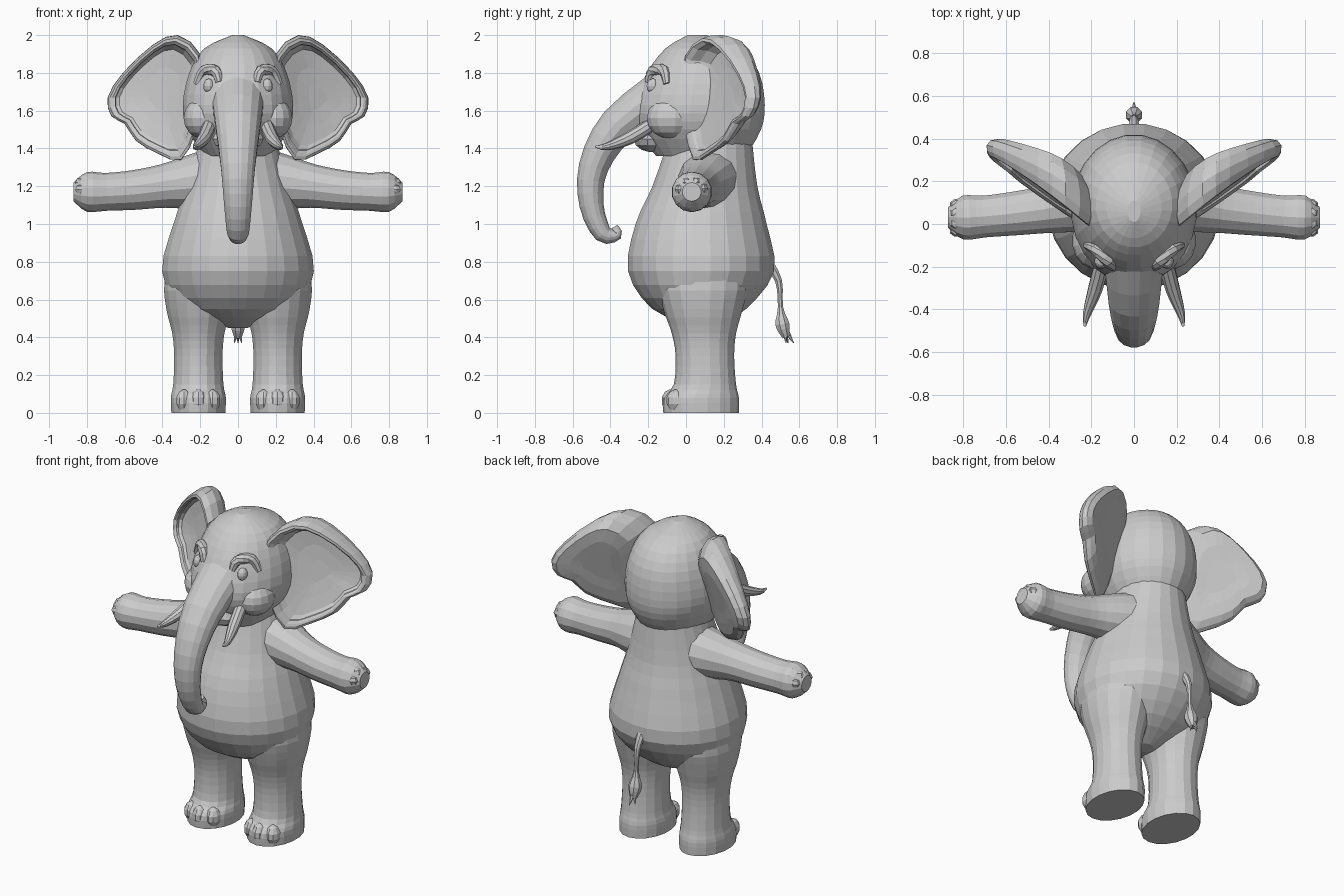
import bpy, bmesh, math
from mathutils import Vector

if "Cube" in bpy.data.objects:
    bpy.data.objects.remove(bpy.data.objects["Cube"])

shade = (.6, .6, .6, 1)
grey = bpy.data.materials.new("plain grey")
grey.use_nodes = True
grey.diffuse_color = shade
grey.node_tree.nodes["Principled BSDF"].inputs["Base Color"].default_value = shade

X, Y, Z = Vector((1, 0, 0)), Vector((0, 1, 0)), Vector((0, 0, 1))


def smooth(keys, steps, closed=False):
    """Fill in a smooth run of stations through a few key stations."""
    keys = [Vector(key) for key in keys]
    if closed:
        run = [keys[-1]] + keys + keys[:2]
    else:
        run = [keys[0]] + keys + [keys[-1]]
    stations = []
    for before, start, end, after in zip(run, run[1:], run[2:], run[3:]):
        leave, arrive = (end - before) / 2, (after - start) / 2
        for step in range(steps):
            t = step / steps
            ease = t * t * (3 - 2 * t)
            stations.append(start.lerp(end, ease) + leave * t * (1 - t) ** 2
                            - arrive * t * t * (1 - t))
    return stations if closed else stations + [keys[-1]]


def skin(name, loops):
    """Join closed loops of equal length into one capped solid."""
    bm = bmesh.new()
    rows = [[bm.verts.new(point) for point in loop] for loop in loops]
    for low, high in zip(rows, rows[1:]):
        for i in range(len(low)):
            bm.faces.new((low[i - 1], low[i], high[i], high[i - 1]))
    bm.faces.new(rows[0][::-1])
    bm.faces.new(rows[-1])
    bmesh.ops.recalc_face_normals(bm, faces=bm.faces)
    mesh = bpy.data.meshes.new(name)
    bm.to_mesh(mesh)
    bm.free()
    mesh.materials.append(grey)
    obj = bpy.data.objects.new(name, mesh)
    bpy.context.collection.objects.link(obj)


def ring(centre, u, v, a, b, sides):
    turns = [math.tau * (i + .5) / sides for i in range(sides)]
    return [centre + u * a * math.cos(t) + v * b * math.sin(t) for t in turns]


def stack(name, keys, x=0, sides=24):
    """Upright part from key levels of (height, y, half width, half depth)."""
    skin(name, [ring(Vector((x, y, z)), X, Y, width, depth, sides)
                for z, y, width, depth in smooth(keys, 3)])


def tube(name, keys, side=X, sides=12, mirror=1, stretch=1):
    """Bent part from key stations of (x, y, z, radius)."""
    path = smooth(keys, 3)
    radii = [station[3] for station in path]
    points = [Vector((s[0] * mirror, s[1], s[2])) for s in path]
    loops = []
    for i, (point, radius) in enumerate(zip(points, radii)):
        along = (points[min(i + 1, len(points) - 1)] - points[max(i - 1, 0)]).normalized()
        u = (side - along * side.dot(along)).normalized()
        loops.append(ring(point, u, along.cross(u), radius * stretch, radius, sides))
    skin(name, loops)


def ball(name, centre, radii, sides=12):
    """Ellipsoid from its centre and three radii."""
    loops = []
    rows = sides // 2
    for row in range(rows + 1):
        angle = math.pi * (row + .2) / (rows + .4)
        middle = Vector(centre) - Z * radii[2] * math.cos(angle)
        swell = math.sin(angle)
        loops.append(ring(middle, X, Y, radii[0] * swell, radii[1] * swell, sides))
    skin(name, loops)


# Body with round belly, tapering into the neck
stack("body", [(.45, .1, .05, .05), (.55, .07, .3, .25), (.75, .08, .405, .39),
               (1, .08, .345, .35), (1.2, .1, .275, .28), (1.46, .13, .2, .22)])

# Head
stack("head", [(1.36, .08, .18, .24), (1.5, .07, .27, .33), (1.63, .07, .295, .35),
               (1.8, .09, .26, .3), (1.93, .09, .18, .2), (2, .06, .03, .05)])
ball("lower_lip", (0, -.18, 1.45), (.14, .1, .07))

# Trunk, curling inward at its tip
tube("trunk", [(0, -.08, 1.72, .13), (0, -.36, 1.52, .105), (0, -.49, 1.3, .08),
               (0, -.5, 1.1, .065), (0, -.44, .95, .05), (0, -.365, .945, .03),
               (0, -.38, .985, .02)], sides=16, stretch=1.15)

# Tail with a tuft of pointed hair
tube("tail", [(0, .43, .8, .03), (0, .49, .7, .02), (0, .5, .56, .015),
              (0, .51, .47, .04), (0, .53, .4, .02)], sides=8)
for name, x, y in (("left", .02, .53), ("middle", 0, .57), ("right", -.02, .54)):
    tube(name + "_tail_hair", [(0, .52, .45, .02), (x, y, .37, .002)], sides=6)

# Ear outline as (x, z), from the root over the top and down the wavy edge
ear_outline = smooth([(.2, 1.7), (.2, 1.9), (.32, 2), (.45, 1.95), (.61, 1.8), (.69, 1.67),
                      (.67, 1.57), (.6, 1.53), (.54, 1.44), (.42, 1.37), (.3, 1.34),
                      (.22, 1.5)], 2, closed=True)
ear_middle = Vector((.42, 1.67))
# Ear section from back over a rounded rim to the hollow front: scale, depth, flare
ear_section = smooth([(.3, .07, .03), (.8, .05, .06), (1, 0, 0), (.95, -.02, -.08),
                      (.85, -.01, -.07), (.77, .01, 0), (.2, .03, 0)], 2)


def ear_loop(mirror, scale, depth, flare):
    """One ear section; the flare thickens the rim toward the top and the head."""
    loop = []
    for corner in ear_outline:
        x, z = ear_middle.lerp(corner, scale)
        sweep = .05 + .65 * (x - .2) + .2 * (z - ear_middle.y)
        thick = 2.4 * (corner.y - 1.34) * (1 - corner.x)
        loop.append(Vector((x * mirror, sweep + depth + flare * thick, z)))
    return loop


for s, hand in ((1, "left_"), (-1, "right_")):
    # Ear
    skin(hand + "ear", [ear_loop(s, *station) for station in ear_section])

    # Face details
    ball(hand + "cheek", (.18 * s, -.08, 1.56), (.11, .13, .11), 16)
    ball(hand + "eye", (.155 * s, -.175, 1.73), (.03, .035, .04))
    tube(hand + "brow", [(.1, -.2, 1.75, .02), (.12, -.175, 1.81, .03),
                         (.18, -.115, 1.81, .03), (.22, -.1, 1.74, .02)], Y, 8, s)
    tube(hand + "tusk", [(.145, -.16, 1.54, .035), (.18, -.3, 1.455, .035),
                         (.22, -.42, 1.41, .02), (.23, -.48, 1.41, .005)], X, 10, s)

    # Arm held straight out, with stubby finger tips
    tube(hand + "arm", [(.08, .13, 1.24, .18), (.25, .1, 1.22, .145), (.4, .07, 1.2, .115),
                        (.55, .05, 1.18, .105), (.7, .035, 1.17, .1), (.8, .03, 1.17, .105),
                        (.87, .03, 1.17, .05)], Y, 14, s)
    for finger in range(4):
        angle = math.radians(20 + 45 * finger)
        y, z = .03 - .065 * math.cos(angle), 1.16 + .065 * math.sin(angle)
        ball(hand + "finger_%d" % finger, (.825 * s, y, z), (.04, .03, .03), 8)

    # Leg widening into the hip, on a flat foot with three toes
    stack(hand + "leg", [(0, .08, .145, .2), (.08, .08, .148, .2), (.15, .1, .135, .165),
                         (.3, .1, .13, .155), (.42, .095, .14, .17), (.55, .09, .172, .21),
                         (.7, .09, .18, .24), (.85, .1, .1, .16)], .21 * s, 18)
    for toe in (-1, 0, 1):
        ball(hand + "toe_%d" % (toe + 2),
             ((.21 + .075 * toe) * s, -.08 + .025 * abs(toe), .065), (.045, .05, .06), 10)
